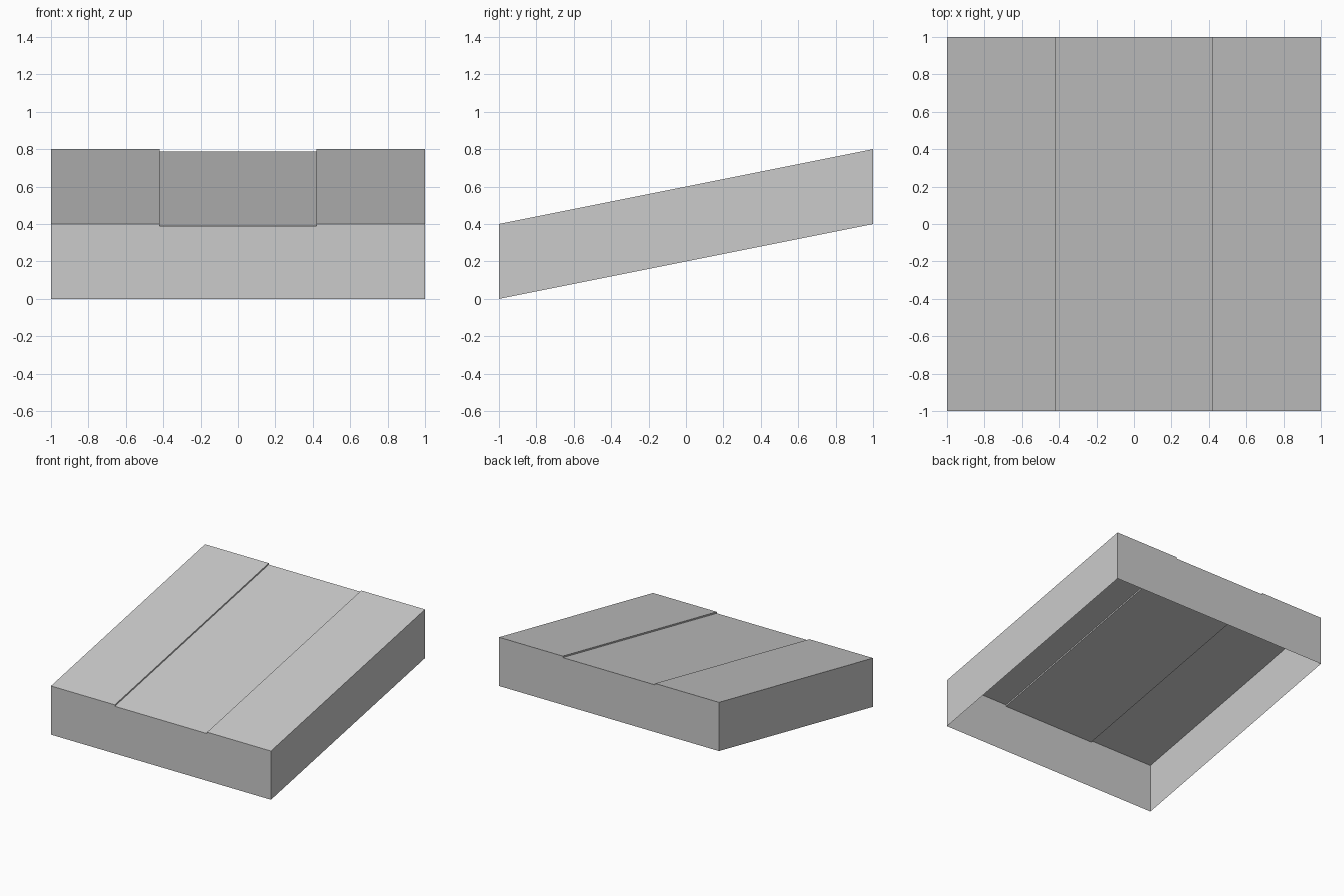
import bpy, bmesh
from mathutils import Vector

if "Cube" in bpy.data.objects:
    bpy.data.objects.remove(bpy.data.objects["Cube"])

HALF, WALL, RISE = 1.0, 0.4, 0.4
GROOVE, DEPTH = 0.42, 0.012

# Cross-section seen from the front: open at the bottom, shallow channel on top
right = [(HALF, 0), (HALF, WALL), (GROOVE, WALL), (GROOVE, WALL - DEPTH)]
profile = right + [(-x, z) for x, z in reversed(right)]

bm = bmesh.new()
# Front wall
front = bm.faces.new([bm.verts.new((x, -HALF, z)) for x, z in profile])
# Sweep up the slope to make the sides, channelled top and back wall
swept = bmesh.ops.extrude_face_region(bm, geom=[front], use_keep_orig=True)
moved = [g for g in swept["geom"] if isinstance(g, bmesh.types.BMVert)]
bmesh.ops.translate(bm, verts=moved, vec=Vector((0, 2 * HALF, RISE)))
bmesh.ops.recalc_face_normals(bm, faces=bm.faces[:])

# Leave the underside open
bm.normal_update()
under = [f for f in bm.faces
         if f.normal.z < -0.5 and all(abs(abs(v.co.x) - HALF) < 1e-4 for v in f.verts)]
bmesh.ops.delete(bm, geom=under, context='FACES_ONLY')

mesh = bpy.data.meshes.new("sloped_slab")
bm.to_mesh(mesh)
bm.free()
slab = bpy.data.objects.new("sloped_slab", mesh)
bpy.context.collection.objects.link(slab)
